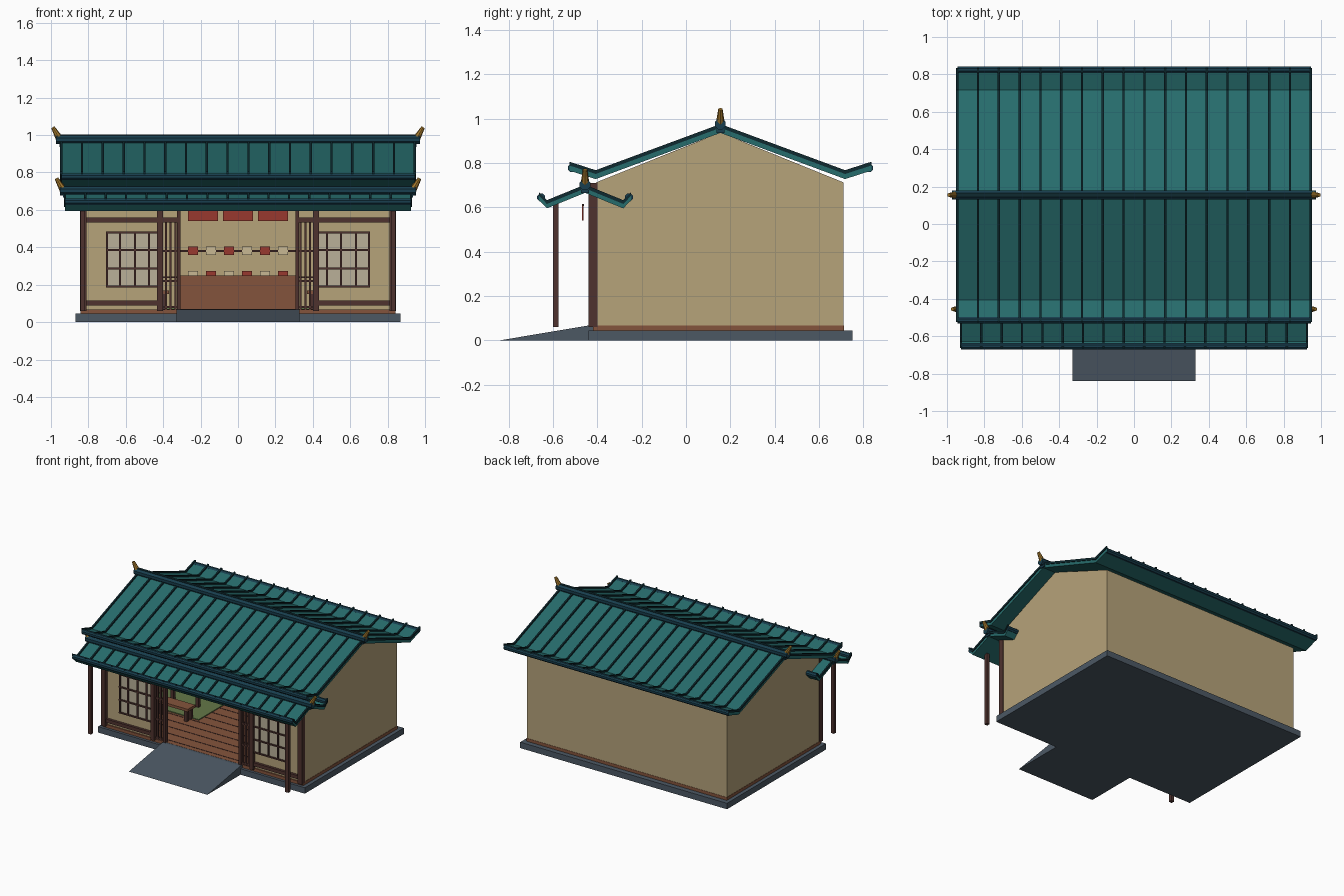
import bpy, bmesh, math
from mathutils import Vector

if "Cube" in bpy.data.objects:
    bpy.data.objects.remove(bpy.data.objects["Cube"])


def material(name, rgb):
    m = bpy.data.materials.new(name)
    lin = [((c / 255 + 0.055) / 1.055) ** 2.4 for c in rgb]
    m.diffuse_color = (*lin, 1)
    m.use_nodes = True
    m.node_tree.nodes["Principled BSDF"].inputs["Base Color"].default_value = m.diffuse_color
    return m


TILE = material("teal_tile", (38, 108, 108))
RIB = material("dark_rib", (14, 42, 48))
RIDGE = material("ridge_blue", (24, 62, 78))
GOLD = material("gold", (160, 118, 44))
WALL = material("plaster", (182, 163, 122))
WOOD = material("dark_wood", (78, 50, 46))
FLOOR = material("floor_wood", (132, 84, 60))
STONE = material("stone", (76, 88, 100))
PAPER = material("paper", (186, 176, 152))
RED = material("red_cloth", (152, 56, 46))
CREAM = material("cream", (200, 184, 148))
MAT = material("green_mat", (100, 120, 72))


def finish(name, bm, mat):
    bmesh.ops.recalc_face_normals(bm, faces=bm.faces)
    me = bpy.data.meshes.new(name)
    bm.to_mesh(me)
    bm.free()
    me.materials.append(mat)
    ob = bpy.data.objects.new(name, me)
    bpy.context.collection.objects.link(ob)
    return ob


def add_box(bm, x0, x1, y0, y1, z0, z1):
    r = bmesh.ops.create_cube(bm, size=1)
    for v in r["verts"]:
        v.co = Vector(((x0 + x1) / 2 + v.co.x * (x1 - x0),
                       (y0 + y1) / 2 + v.co.y * (y1 - y0),
                       (z0 + z1) / 2 + v.co.z * (z1 - z0)))


def boxes(name, mat, items, mirror=False):
    bm = bmesh.new()
    for b in items:
        add_box(bm, *b)
        if mirror:
            add_box(bm, -b[1], -b[0], *b[2:])
    return finish(name, bm, mat)


def add_prism(bm, pts, x0, x1):
    a = [bm.verts.new((x0, y, z)) for y, z in pts]
    b = [bm.verts.new((x1, y, z)) for y, z in pts]
    bm.faces.new(a)
    bm.faces.new(b[::-1])
    for i in range(len(pts)):
        j = (i + 1) % len(pts)
        bm.faces.new((a[i], b[i], b[j], a[j]))


def prisms(name, mat, pts, spans):
    bm = bmesh.new()
    for x0, x1 in spans:
        add_prism(bm, pts, x0, x1)
    return finish(name, bm, mat)


def circle(y, z, r, n=8):
    return [(y + r * math.cos(math.tau * (i + .5) / n),
             z + r * math.sin(math.tau * (i + .5) / n)) for i in range(n)]


def tiled_roof(name, yc, half, hw, ridge_hw, tip, bend, tipz, peak, thick, horn):
    # upturned tile sheet; bend and tipz are (offset, height) of the underside
    low = [(yc - tipz[0], tipz[1]), (yc - bend[0], bend[1]), (yc, peak),
           (yc + bend[0], bend[1]), (yc + tipz[0], tipz[1])]
    up = lambda d: [(y, z + d) for y, z in low]
    prisms(name + "_tiles", TILE, low + up(thick)[::-1], [(-half, half)])
    # raised ribs over the sheet
    ribs = [-half + 2 * half * i / 17 for i in range(18)]
    prisms(name + "_ribs", RIB, up(thick - .005) + up(thick + .012)[::-1],
           [(x - hw, x + hw) for x in ribs])
    # eave rolls
    for s, side in ((-1, "front"), (1, "back")):
        prisms(f"{name}_{side}_eave_roll", RIDGE,
               circle(yc + s * (tipz[0] - .01), tipz[1] + .012, .019), [(-half, half)])
    # ridge beam and cap
    rz = peak + thick + .012
    prisms(name + "_ridge_roll", RIDGE, circle(yc, rz, .026), [(-ridge_hw, ridge_hw)])
    boxes(name + "_ridge_base", RIDGE, [(-half - .01, half + .01, yc - .018, yc + .018, peak, rz)])
    boxes(name + "_ridge_cap", RIB, [(-ridge_hw, ridge_hw, yc - .01, yc + .01, rz + .018, rz + .027)])
    # gold horns leaning outward
    for s, side in ((-1, "left"), (1, "right")):
        a = Vector((s * (tip - .045), yc, rz + .005))
        d = Vector((s * .036, 0, horn))
        bm = bmesh.new()
        bmesh.ops.create_cone(bm, cap_ends=True, segments=8, radius1=.02, radius2=.01, depth=d.length)
        bm.transform(d.to_track_quat("Z", "Y").to_matrix().to_4x4())
        bmesh.ops.translate(bm, vec=a + d / 2, verts=bm.verts)
        finish(f"{name}_{side}_horn", bm, GOLD)


# base, ramp and floor
boxes("plinth", STONE, [(-.87, .87, -.44, .75, 0, .045)])
prisms("entrance_ramp", STONE, [(-.84, 0), (-.41, 0), (-.41, .067), (-.44, .067)], [(-.33, .33)])
boxes("floor", FLOOR, [(-.842, .842, -.42, .712, .045, .068)])
boxes("floor_seams", WOOD, [(-.81, .81, y - .003, y + .003, .066, .07)
                            for y in [-.38 + .09 * i for i in range(12)]])

# gable, back and front walls
gable = [(-.405, .068), (.71, .068), (.71, .712), (.155, .937), (-.405, .712)]
prisms("gable_walls", WALL, gable, [(-.84, -.815), (.815, .84)])
boxes("back_wall", WALL, [(-.84, .84, .685, .71, .068, .712)])
boxes("front_walls", WALL, [(.42, .83, -.41, -.39, .068, .71)], True)
boxes("front_header", WALL, [(-.42, .42, -.41, -.39, .62, .71)])

# front timber frame
boxes("front_posts", WOOD, [(.81, .845, -.44, -.4, .06, .71),
                            (.402, .432, -.435, -.395, .06, .71),
                            (.307, .325, -.43, -.4, .06, .62)], True)
boxes("front_rails", WOOD, [(.31, .83, -.43, -.4, .533, .56),
                            (.41, .83, -.43, -.4, .088, .115)], True)
boxes("front_lintel", WOOD, [(-.83, .83, -.435, -.4, .61, .64)])

# lattice windows
boxes("window_paper", PAPER, [(.40, .706, -.416, -.408, .19, .48)], True)
boxes("window_lattice", WOOD,
      [(x - .005, x + .005, -.425, -.41, .187, .483) for x in (.70, .63, .55, .475, .405)] +
      [(.40, .706, -.425, -.41, z - .005, z + .005) for z in (.19, .287, .385, .48)], True)

# narrow open lattice doors beside the entrance
boxes("door_lattice", WOOD,
      [(x - .005, x + .005, -.42, -.405, .065, .535) for x in (.335, .36, .385)] +
      [(.31, .41, -.42, -.405, z - .005, z + .005) for z in (.08, .22, .38)], True)

# awning posts and hanging cloths
boxes("awning_posts", WOOD, [(.817, .843, -.6, -.574, .06, .625)], True)
boxes("hanging_cloths", RED, [(x - .08, x + .08, -.468, -.461, .54, .61) for x in (-.187, 0, .187)])
boxes("cloth_rod", WOOD, [(-.33, .33, -.469, -.46, .605, .615)])

# counter and back shelves with jars
boxes("counter", FLOOR, [(-.307, .307, .42, .54, .068, .25)])
boxes("shelves", WOOD, [(-.42, .42, .6, .685, z, z + .01) for z in (.235, .375)])
jars = {0: [], 1: []}
for row, z in enumerate((.36, .235)):
    for i in range(6):
        x = -.24 + .096 * i
        jars[(i + row) % 2].append((x - .026, x + .026, .595, .645, z, z + (.045 if row == 0 else .038)))
boxes("red_jars", RED, jars[0])
boxes("cream_jars", CREAM, jars[1])

# side mats, tables and benches
boxes("mats", MAT, [(.33, .8, 0, .6, .066, .075)], True)
bench, legs = [], []
for cx, cy, w, d, h in ((.56, .25, .13, .1, .22), (.5, -.03, .13, .045, .17)):
    bench.append((cx - w, cx + w, cy - d, cy + d, h - .02, h))
    legs += [(cx + a * (w - .025) - .012, cx + a * (w - .025) + .012,
              cy + b * (d - .02) - .012, cy + b * (d - .02) + .012, .066, h - .02)
             for a in (-1, 1) for b in (-1, 1)]
boxes("table_and_bench_tops", FLOOR, bench, True)
boxes("table_and_bench_legs", WOOD, legs, True)

# main roof and entrance awning
tiled_roof("main_roof", .155, .945, .006, .972, .999, (.562, .727), (.68, .765), .935, .028, .062)
tiled_roof("awning", -.455, .925, .006, .953, .98, (.172, .595), (.208, .632), .665, .025, .062)
